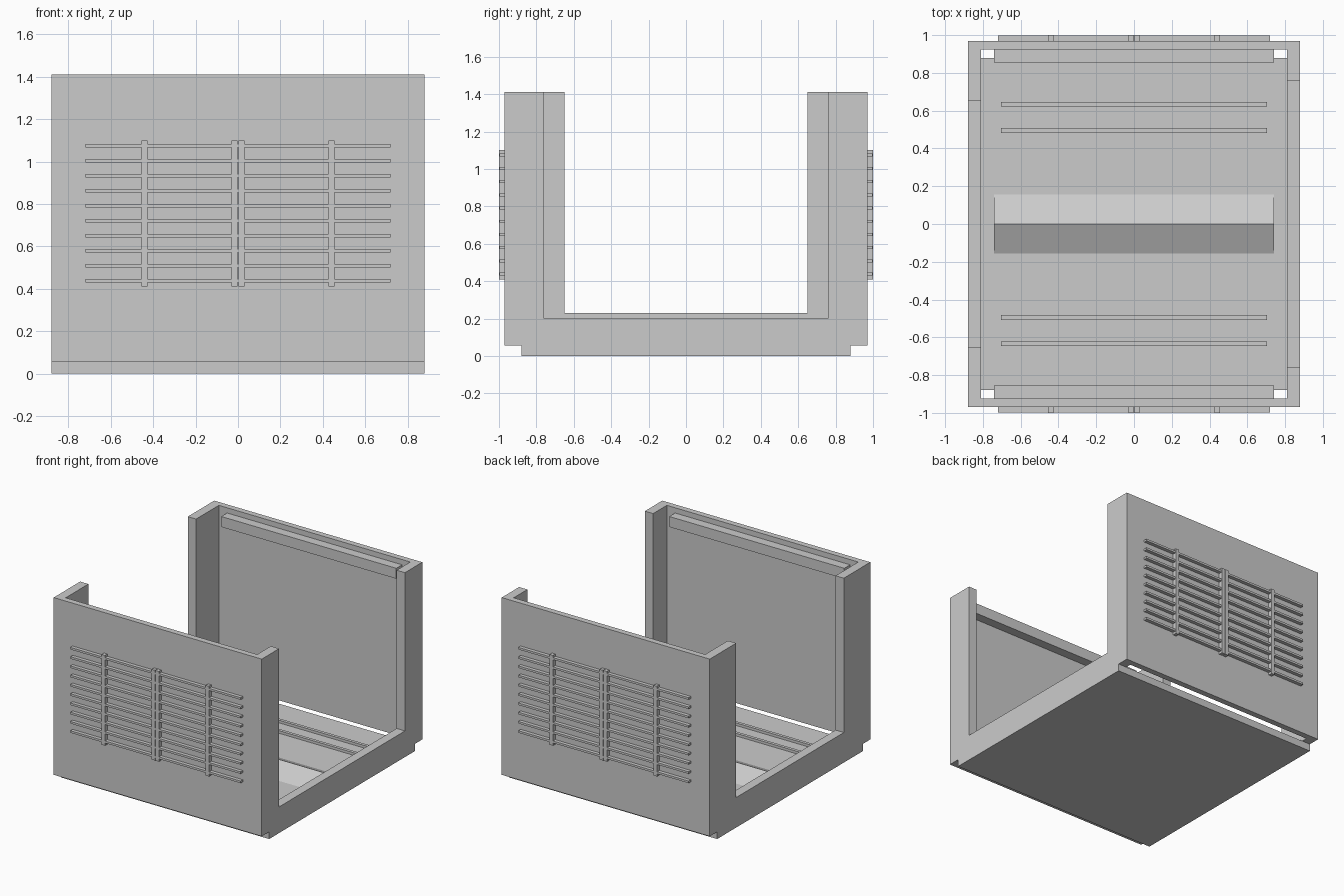
import bpy
import bmesh

cube = bpy.data.objects.get("Cube")
if cube:
    bpy.data.objects.remove(cube, do_unlink=True)

grey = bpy.data.materials.new("light_grey")
grey.use_nodes = True
colour = (0.6, 0.6, 0.6, 1)
grey.diffuse_color = colour
grey.node_tree.nodes["Principled BSDF"].inputs["Base Color"].default_value = colour

WIDTH, INNER = 0.88, 0.81      # outer and inner half widths
DEPTH, WALL = 0.97, 0.925      # outer and inner wall faces
PLATE, FLOOR, TOP = 0.88, 0.055, 1.41


def finish(name, bm):
    bmesh.ops.recalc_face_normals(bm, faces=bm.faces)
    mesh = bpy.data.meshes.new(name)
    bm.to_mesh(mesh)
    bm.free()
    mesh.materials.append(grey)
    obj = bpy.data.objects.new(name, mesh)
    bpy.context.collection.objects.link(obj)
    return obj


def extrude_x(name, profile, x0, x1):
    """Extrude a closed (y, z) outline along x."""
    bm = bmesh.new()
    face = bm.faces.new([bm.verts.new((x0, y, z)) for y, z in profile])
    out = bmesh.ops.extrude_face_region(bm, geom=[face])
    verts = [v for v in out["geom"] if isinstance(v, bmesh.types.BMVert)]
    bmesh.ops.translate(bm, verts=verts, vec=(x1 - x0, 0, 0))
    return finish(name, bm)


def box(name, x0, x1, y0, y1, z0, z1):
    return extrude_x(name, [(y0, z0), (y1, z0), (y1, z1), (y0, z1)], x0, x1)


def side_frame(name, x0, x1, post, sill):
    half = [(PLATE, 0), (PLATE, FLOOR), (DEPTH, FLOOR), (DEPTH, TOP), (post, TOP), (post, sill)]
    extrude_x(name, half + [(-y, z) for y, z in reversed(half)], x0, x1)


# U-shaped side frames with different openings
side_frame("left_frame", INNER, WIDTH, 0.76, 0.20)
side_frame("right_frame", -WIDTH, -INNER, 0.65, 0.23)

# Floor plate and central ridge
box("floor_plate", -INNER, INNER, -PLATE, PLATE, 0, FLOOR)
extrude_x("floor_ridge", [(-0.157, FLOOR), (0.157, FLOOR), (0, 0.13)], -0.74, 0.74)

# Front and back: wall, top rail, floor ribs and grille
for side, s in (("front", -1), ("back", 1)):
    box(side + "_wall", -INNER, INNER, s * WALL, s * DEPTH, FLOOR, TOP)
    box(side + "_top_rail", -0.74, 0.74, s * 0.855, s * WALL, 1.29, 1.37)
    for y in (0.495, 0.635):
        box(side + "_floor_rib", -0.705, 0.705, s * (y - 0.012), s * (y + 0.012), FLOOR, 0.075)
    for i in range(10):
        z = 0.437 + i * 0.0708
        box(side + "_grille_slat", -0.72, 0.72, s * DEPTH, s * 0.997, z - 0.008, z + 0.008)
    for x in (-0.44, -0.016, 0.016, 0.44):
        box(side + "_grille_upright", x - 0.014, x + 0.014, s * DEPTH, s, 0.41, 1.1)
